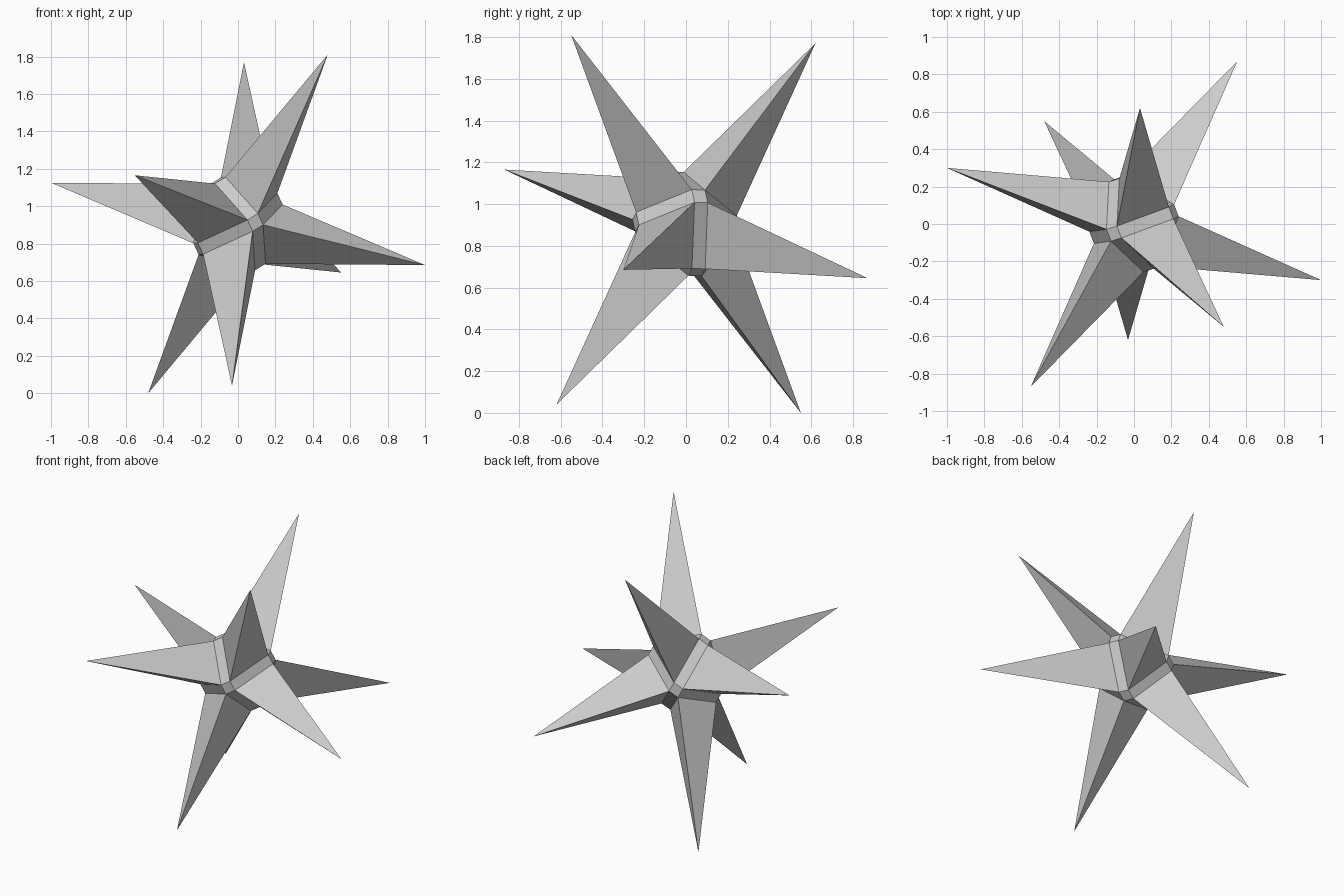
import bpy
import bmesh
from itertools import product
from mathutils import Matrix, Vector

cube = bpy.data.objects.get("Cube")
if cube:
    bpy.data.objects.remove(cube, do_unlink=True)

# Star frame: each axis points through one small square cap
AXES = ((-0.26, -0.125, 0.5625), (0.224, -0.585, 0.02), (0.516, 0.16, 0.3225))
CENTRE_Z = 0.905
CAP_REACH = 0.412   # distance of caps along an axis
CAP_HALF = 0.054    # half width of caps and edge strips

grey = bpy.data.materials.new("plain grey")
grey.use_nodes = True
colour = (0.6, 0.6, 0.6, 1.0)
grey.diffuse_color = colour
grey.node_tree.nodes["Principled BSDF"].inputs["Base Color"].default_value = colour

bm = bmesh.new()

# Core: an octahedron with bevelled edges and corners
for axis in range(3):
    for signs in product((-1, 1), repeat=3):
        co = [s * CAP_HALF for s in signs]
        co[axis] = signs[axis] * CAP_REACH
        bm.verts.new(co)
bmesh.ops.convex_hull(bm, input=bm.verts[:])
bmesh.ops.dissolve_limit(bm, angle_limit=0.01, verts=bm.verts[:], edges=bm.edges[:])

# Spikes: raise the middle of each triangular face to a corner of the frame
triangles = [f for f in bm.faces if len(f.verts) == 3]
for tip in bmesh.ops.poke(bm, faces=triangles)["verts"]:
    tip.co = Vector([1 if c > 0 else -1 for c in tip.co])

# Tilt the star into place
frame = Matrix(AXES).transposed().to_4x4()
bmesh.ops.transform(bm, matrix=Matrix.Translation((0, 0, CENTRE_Z)) @ frame, verts=bm.verts[:])
bmesh.ops.recalc_face_normals(bm, faces=bm.faces[:])

mesh = bpy.data.meshes.new("spiked_star")
bm.to_mesh(mesh)
bm.free()
mesh.materials.append(grey)
star = bpy.data.objects.new("spiked_star", mesh)
bpy.context.collection.objects.link(star)
